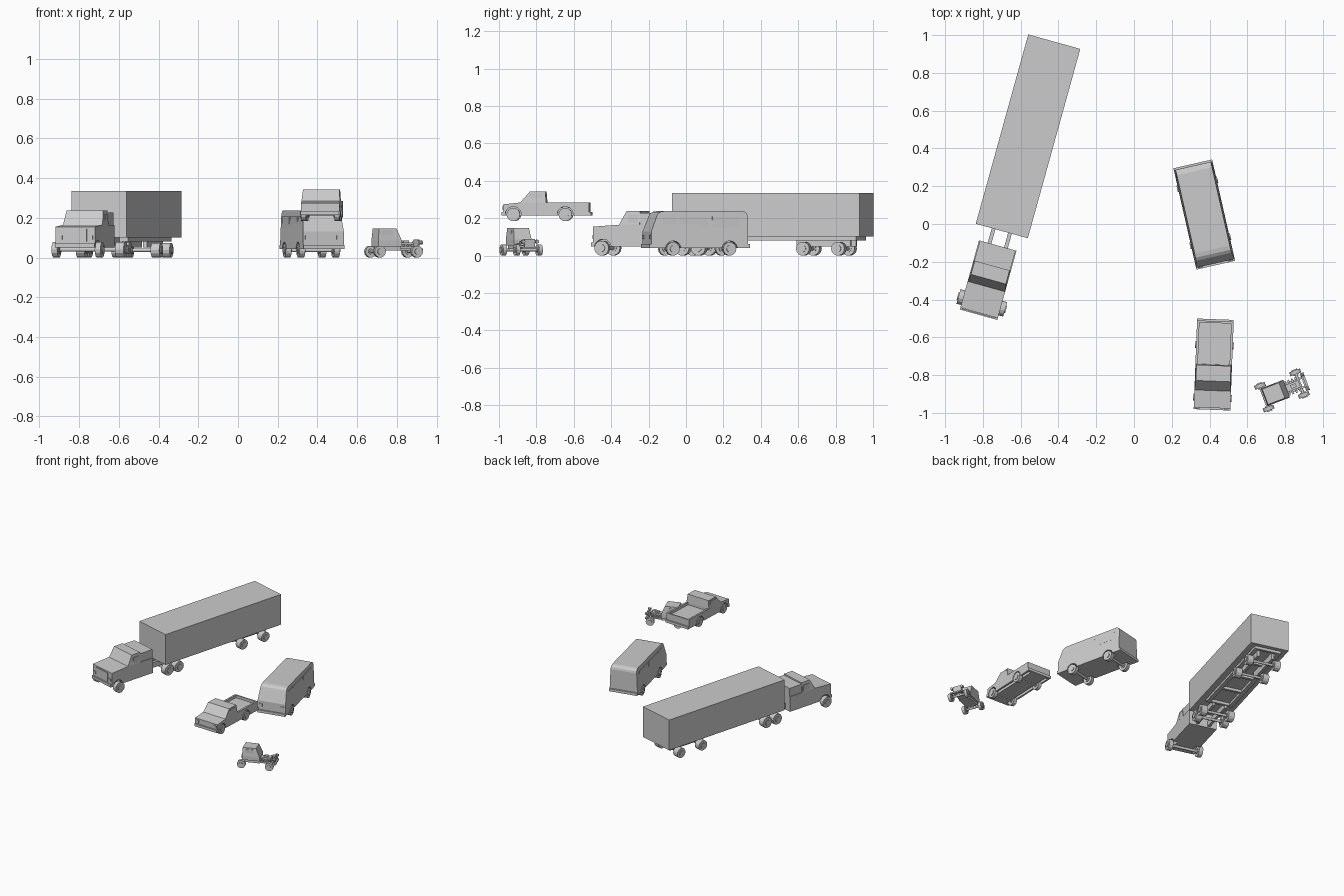
import bpy, bmesh, math
from mathutils import Matrix, Vector

if "Cube" in bpy.data.objects:
    bpy.data.objects.remove(bpy.data.objects["Cube"], do_unlink=True)

shade = (0.6, 0.6, 0.6, 1)
grey = bpy.data.materials.new("plain_grey")
grey.use_nodes = True
grey.diffuse_color = shade
grey.node_tree.nodes["Principled BSDF"].inputs["Base Color"].default_value = shade

trim = 0.01                      # thickness of bumpers, lamps and rails
sides = (("left", 1), ("right", -1))


class Vehicle:
    """A vehicle facing -y in its own space, from nose to tail."""

    def __init__(self, name, location, heading, half, nose, tail, sill, radius):
        self.name, self.half, self.nose, self.tail = name, half, nose, tail
        self.sill, self.radius = sill, radius
        self.frame = Matrix.Translation(location) @ Matrix.Rotation(math.radians(heading), 4, "Z")

    def finish(self, part, bm):
        bmesh.ops.recalc_face_normals(bm, faces=bm.faces)
        bm.transform(self.frame)
        mesh = bpy.data.meshes.new(f"{self.name}_{part}")
        bm.to_mesh(mesh)
        bm.free()
        mesh.materials.append(grey)
        bpy.context.collection.objects.link(bpy.data.objects.new(mesh.name, mesh))

    def prism(self, part, profile, inner, outer, lean=0, base=0):
        """Extrude a (y, z) profile across x, leaning inwards above the base."""
        bm = bmesh.new()
        rings = []
        for x, sign in ((inner, 1), (outer, -1)):
            rings.append([bm.verts.new((x + sign * lean * max(0, z - base), y, z)) for y, z in profile])
            bm.faces.new(rings[-1])
        a, b = rings
        for i in range(len(profile)):
            bm.faces.new((a[i - 1], a[i], b[i], b[i - 1]))
        self.finish(part, bm)

    def box(self, part, half, front, back, bottom, top):
        self.prism(part, [(front, bottom), (back, bottom), (back, top), (front, top)], -half, half)

    def pair(self, part, inner, outer, front, back, bottom, top):
        profile = [(front, bottom), (back, bottom), (back, top), (front, top)]
        for side, sign in sides:
            self.prism(f"{side}_{part}", profile, sign * inner, sign * outer)

    def cylinder(self, part, radius, length, centre, axis="Y", segments=14):
        bm = bmesh.new()
        bmesh.ops.create_cone(bm, cap_ends=True, segments=segments, radius1=radius,
                              radius2=radius, depth=length)
        bm.transform(Matrix.Translation(Vector(centre)) @ Matrix.Rotation(math.pi / 2, 4, axis))
        self.finish(part, bm)

    def axle(self, part, y, outer, width):
        r, middle = self.radius, outer - width / 2
        for side, sign in sides:
            self.cylinder(f"{side}_{part}_wheel", r, width, (sign * middle, y, r))
            self.cylinder(f"{side}_{part}_hub", r / 2, width + trim, (sign * middle, y, r))
        self.cylinder(f"{part}_axle", r / 4, 2 * middle, (0, y, r))

    def lower_edge(self, *axles):
        """Bottom line from nose to tail, with an arch over each wheel."""
        points = [(self.nose, self.sill)]
        radius, steps = self.radius * 1.2, 6
        start = math.asin((self.sill - self.radius) / radius)
        for y in axles:
            for i in range(steps + 1):
                a = math.pi - start - i * (math.pi - 2 * start) / steps
                points.append((y + radius * math.cos(a), self.radius + radius * math.sin(a)))
        return points + [(self.tail, self.sill)]

    def bumper(self, part, y):
        self.box(part, self.half, y - trim, y + trim, self.sill, self.sill + 2 * trim)

    def lamps(self, z):
        self.pair("headlamp", self.half * 0.65, self.half * 0.9, self.nose - trim / 2,
                  self.nose + trim, z - trim, z + trim)

    def window(self, part, front, back, bottom, top, face):
        self.pair(part, face - trim / 2, face, front, back, bottom, top)

    def cabin(self, part, base, roof, screen, front, back, rear):
        profile = [(screen, base), (front, roof), (back, roof), (rear, base)]
        self.prism(part, profile, -self.half, self.half, 0.1, base)


# Lorry tractor
lorry = Vehicle("lorry", (-0.7, -0.037, 0), -15.5, half=0.103, nose=-0.45, tail=-0.08, sill=0.05, radius=0.04)
steer, screen, cab_rear, belt, roof = -0.395, -0.305, -0.19, 0.165, 0.238
lorry.prism("cab_body", lorry.lower_edge(steer) + [(lorry.tail, belt), (screen, belt), (lorry.nose, belt - trim)],
            -lorry.half, lorry.half)
lorry.box("engine_block", lorry.half * 0.7, lorry.nose + trim, lorry.tail, lorry.sill, belt - 4 * trim)
lorry.cabin("cab_roof", belt, roof, screen, screen + 4 * trim, cab_rear, cab_rear)
lorry.box("sleeper", lorry.half - trim / 2, cab_rear, lorry.tail, belt, roof - trim)
lorry.bumper("front_bumper", lorry.nose)
lorry.box("grille", lorry.half * 0.6, lorry.nose - trim / 2, lorry.nose + trim, 0.08, belt - 2 * trim)
lorry.lamps(0.1)
lorry.window("cab_window", screen + 5 * trim, cab_rear - trim, belt + trim, roof - 2 * trim, lorry.half)
lorry.pair("chassis_rail", 0.035, 0.055, screen, 0.2, 0.06, 0.1)
lorry.axle("steering", steer, 0.128, 0.03)
for part, y in (("drive_front", 0.05), ("drive_rear", 0.14)):
    lorry.axle(part, y, 0.125, 0.045)

# Lorry trailer
trailer = Vehicle("trailer", (-0.7, -0.037, 0), -15.5, half=0.143, nose=0, tail=1.04, sill=0.102, radius=0.037)
trailer.box("cargo_box", trailer.half, trailer.nose, trailer.tail, trailer.sill, 0.334)
frame_bottom = trailer.sill - 2 * trim
trailer.pair("underframe_rail", 0.07, 0.1, 0.2, 1, frame_bottom, trailer.sill)
for i in range(5):
    y = 0.2 * (i + 1)
    trailer.box(f"crossbeam_{i}", 0.1, y - trim, y + trim, frame_bottom, trailer.sill)
trailer.pair("bogie_rail", 0.045, 0.065, 0.67, 0.97, 0.05, trailer.sill)
for part, y in (("front", 0.72), ("rear", 0.915)):
    trailer.axle(part, y, 0.125, 0.045)

# Van
van = Vehicle("van", (0.372, 0.05, 0), 12.8, half=0.105, nose=-0.265, tail=0.265, sill=0.042, radius=0.036)
axles = {"front": -0.145, "rear": 0.165}
belt, roof, curve = 0.14, 0.238, 0.03
rear_curve = [(van.tail - curve * (1 - math.cos(a)), roof - curve * (1 - math.sin(a)))
              for a in (i * math.pi / 6 for i in range(4))]
front_curve = [(van.nose + curve * (2.5 - 1.5 * math.sin(a)), roof - curve * (1 - math.cos(a)))
               for a in (i * math.pi / 6 for i in range(4))]
van.prism("body", van.lower_edge(*axles.values()) + rear_curve + front_curve + [(van.nose, belt - trim)],
          -van.half, van.half, 0.1, belt)
van.box("floor", van.half * 0.6, van.nose + trim, van.tail - trim, van.sill, 0.1)
van.bumper("front_bumper", van.nose)
van.bumper("rear_bumper", van.tail)
van.lamps(0.1)
for part, front, back in (("front", -0.2, -0.13), ("middle", -0.11, 0.05), ("rear", 0.07, 0.22)):
    van.window(f"{part}_window", front, back, belt + trim, roof - curve, van.half - trim / 3)
for part, y in axles.items():
    van.axle(part, y, van.half, 0.03)

# Pickup, set higher than the others
pickup = Vehicle("pickup", (0.422, -0.744, 0.184), -2.2, half=0.097, nose=-0.23, tail=0.23, sill=0.03, radius=0.036)
axles = {"front": -0.176, "rear": 0.102}
screen, cab_rear, belt, roof, deck = -0.138, 0, 0.1, 0.158, 0.08
inner = pickup.half - 1.3 * trim
hood = [(pickup.tail, belt), (screen, belt), (pickup.nose, belt - trim)]
for side, sign in sides:
    pickup.prism(f"{side}_panel", pickup.lower_edge(*axles.values()) + hood, sign * inner, sign * pickup.half)
pickup.prism("hood", [(pickup.nose, deck), (cab_rear, deck), (cab_rear, belt)] + hood[1:], -inner, inner)
pickup.box("nose", inner, pickup.nose, pickup.nose + trim, pickup.sill, deck)
pickup.box("floor", inner * 0.75, pickup.nose, pickup.tail, pickup.sill, deck)
pickup.box("bed_floor", inner, cab_rear, pickup.tail, deck - trim, deck)
pickup.box("tailgate", inner, pickup.tail - trim, pickup.tail, pickup.sill, belt)
pickup.cabin("cab", belt, roof, screen, screen + 5 * trim, cab_rear - trim / 2, cab_rear)
pickup.bumper("front_bumper", pickup.nose)
pickup.bumper("rear_bumper", pickup.tail)
pickup.lamps(0.07)
pickup.window("cab_window", screen + 5 * trim, cab_rear - 2 * trim, belt + trim, roof - trim, pickup.half - trim / 4)
for part, y in axles.items():
    pickup.axle(part, y, pickup.half, 0.026)

# Small open-engined car
car = Vehicle("roadster", (0.783, -0.881, 0), 111, half=0.05, nose=-0.13, tail=0.1, sill=0.035, radius=0.03)
screen, belt, roof = -0.026, 0.085, 0.147
car.box("cabin_body", car.half, screen, car.tail, car.sill + 2 * trim, belt)
car.cabin("cabin_roof", belt, roof, screen, screen + 2.6 * trim, car.tail - trim / 2, car.tail)
car.box("cabin_floor", car.half - trim, screen, car.tail - trim, car.sill, belt)
car.window("cabin_window", 2 * trim, car.tail - 2 * trim, belt + trim, roof - trim, car.half - trim / 4)
car.pair("frame_rail", 0.02, 0.03, car.nose, screen, car.sill, car.sill + trim)
car.box("engine", 0.02, car.nose + 3 * trim, screen, car.sill, belt - trim)
for i in range(4):
    y = car.nose + (3.5 + 2 * i) * trim
    car.pair(f"exhaust_stub_{i}", 0.02, 0.04, y, y + trim, belt - 3 * trim, belt - 2 * trim)
car.box("air_intake", trim, car.nose + 5 * trim, car.nose + 8 * trim, belt - trim, belt)
car.box("radiator", 0.03, car.nose, car.nose + trim, car.sill, belt + trim / 2)
for side, sign in sides:
    car.cylinder(f"{side}_headlamp", trim, 2 * trim, (sign * 0.04, car.nose, belt - trim), "X", 10)
car.box("front_bumper", car.half, car.nose - trim, car.nose, car.sill, car.sill + trim)
for part, y in (("front", -0.1), ("rear", 0.1)):
    car.axle(part, y, 0.075, 0.022)
